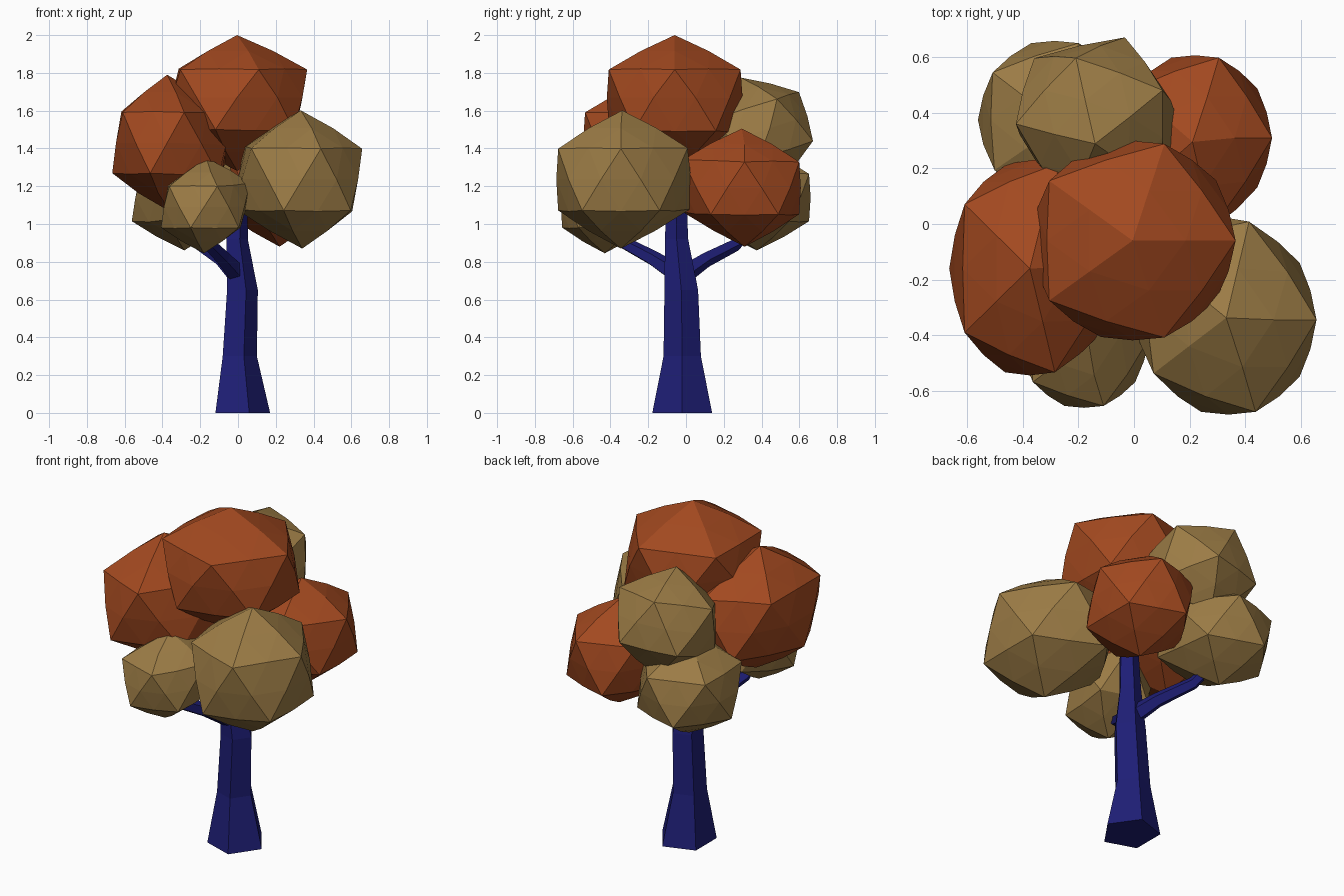
import bpy, bmesh, math
from mathutils import Vector, Matrix

if "Cube" in bpy.data.objects:
    bpy.data.objects.remove(bpy.data.objects["Cube"])


def material(name, rgb):
    m = bpy.data.materials.new(name)
    m.diffuse_color = (*rgb, 1.0)
    m.use_nodes = True
    m.node_tree.nodes["Principled BSDF"].inputs["Base Color"].default_value = m.diffuse_color
    return m


RUST = material("rust_red", (0.36, 0.066, 0.014))
TAN = material("tan_brown", (0.33, 0.20, 0.060))
BLUE = material("dark_blue", (0.013, 0.013, 0.18))

CORE = Vector((0.0, -0.03, 1.30))   # middle of the crown
BULGE = 0.17                        # how far faces swell towards a sphere
PULL = 0.16                         # how far inner sides reach to the core


def add_object(name, bm, mat):
    bmesh.ops.recalc_face_normals(bm, faces=bm.faces)
    mesh = bpy.data.meshes.new(name)
    bm.to_mesh(mesh)
    bm.free()
    mesh.materials.append(mat)
    ob = bpy.data.objects.new(name, mesh)
    bpy.context.collection.objects.link(ob)
    return ob


def foliage(name, centre, radii, mat, tilt=0.0, spin=0.0):
    """Faceted leaf clump: a 20-sided ball, slightly swollen, reaching inwards."""
    bm = bmesh.new()
    bmesh.ops.create_icosphere(bm, subdivisions=1, radius=1.0)
    bmesh.ops.subdivide_edges(bm, edges=bm.edges[:], cuts=1, use_grid_fill=True)
    c = Vector(centre)
    inward = CORE - c
    turn = (Matrix.Rotation(math.radians(tilt), 3, 'X')
            @ Matrix.Rotation(math.radians(spin), 3, 'Z'))
    for v in bm.verts:
        p = turn @ v.co.lerp(v.co.normalized(), BULGE)
        facing = max(0.0, p.dot(inward.normalized()))
        v.co = c + Vector(a * b for a, b in zip(p, radii)) + inward * PULL * facing
    return add_object(name, bm, mat)


def limb(name, stations, u, v, sides=5):
    """Tapered tube through (x, y, z, radius) stations; u, v span the section."""
    bm = bmesh.new()
    rings = []
    for x, y, z, r in stations:
        ring = []
        for i in range(sides):
            a = 2 * math.pi * i / sides
            ring.append(bm.verts.new(
                Vector((x, y, z)) + r * (u * math.cos(a) + v * math.sin(a))))
        rings.append(ring)
    for a, b in zip(rings, rings[1:]):
        for i in range(sides):
            j = (i + 1) % sides
            bm.faces.new((a[i], a[j], b[j], b[i]))
    bm.faces.new(rings[0])
    bm.faces.new(rings[-1])
    return add_object(name, bm, BLUE)


# Leaf clumps
foliage("foliage_top", (-0.005, -0.06, 1.67), (0.415, 0.41, 0.33), RUST)
foliage("foliage_left", (-0.375, -0.16, 1.43), (0.325, 0.44, 0.36), RUST)
foliage("foliage_back_right", (0.22, 0.31, 1.19), (0.31, 0.34, 0.31), RUST)
foliage("foliage_front_right", (0.34, -0.345, 1.235), (0.355, 0.39, 0.365), TAN)
foliage("foliage_back_upper", (-0.14, 0.385, 1.49), (0.32, 0.31, 0.30), TAN,
        tilt=18, spin=-40)
foliage("foliage_back_left", (-0.285, 0.375, 1.14), (0.31, 0.325, 0.28), TAN)
foliage("foliage_front_left", (-0.18, -0.43, 1.09), (0.255, 0.265, 0.245), TAN)

# Five-sided trunk, flared at the foot and leaning at the top
limb("trunk", [(0.01, -0.02, 0.0, 0.16), (0.00, -0.02, 0.30, 0.10),
               (0.015, -0.025, 0.65, 0.09), (-0.01, -0.05, 0.92, 0.062),
               (0.0, -0.05, 1.25, 0.05)],
     Vector((1, 0, 0)), Vector((0, 1.04, 0)))

# Two side branches reaching into the lower clumps
for name, path in {
    "front_branch": [(0.0, -0.04, 0.73, 0.055), (-0.08, -0.18, 0.82, 0.042),
                     (-0.16, -0.33, 0.90, 0.035), (-0.18, -0.42, 1.0, 0.03)],
    "back_branch": [(0.0, -0.02, 0.73, 0.055), (-0.08, 0.10, 0.81, 0.042),
                    (-0.20, 0.26, 0.89, 0.035), (-0.26, 0.36, 1.0, 0.03)],
}.items():
    d = (Vector(path[2][:3]) - Vector(path[0][:3])).normalized()
    side = d.cross(Vector((0, 0, 1))).normalized()
    limb(name, path, side, side.cross(d))
